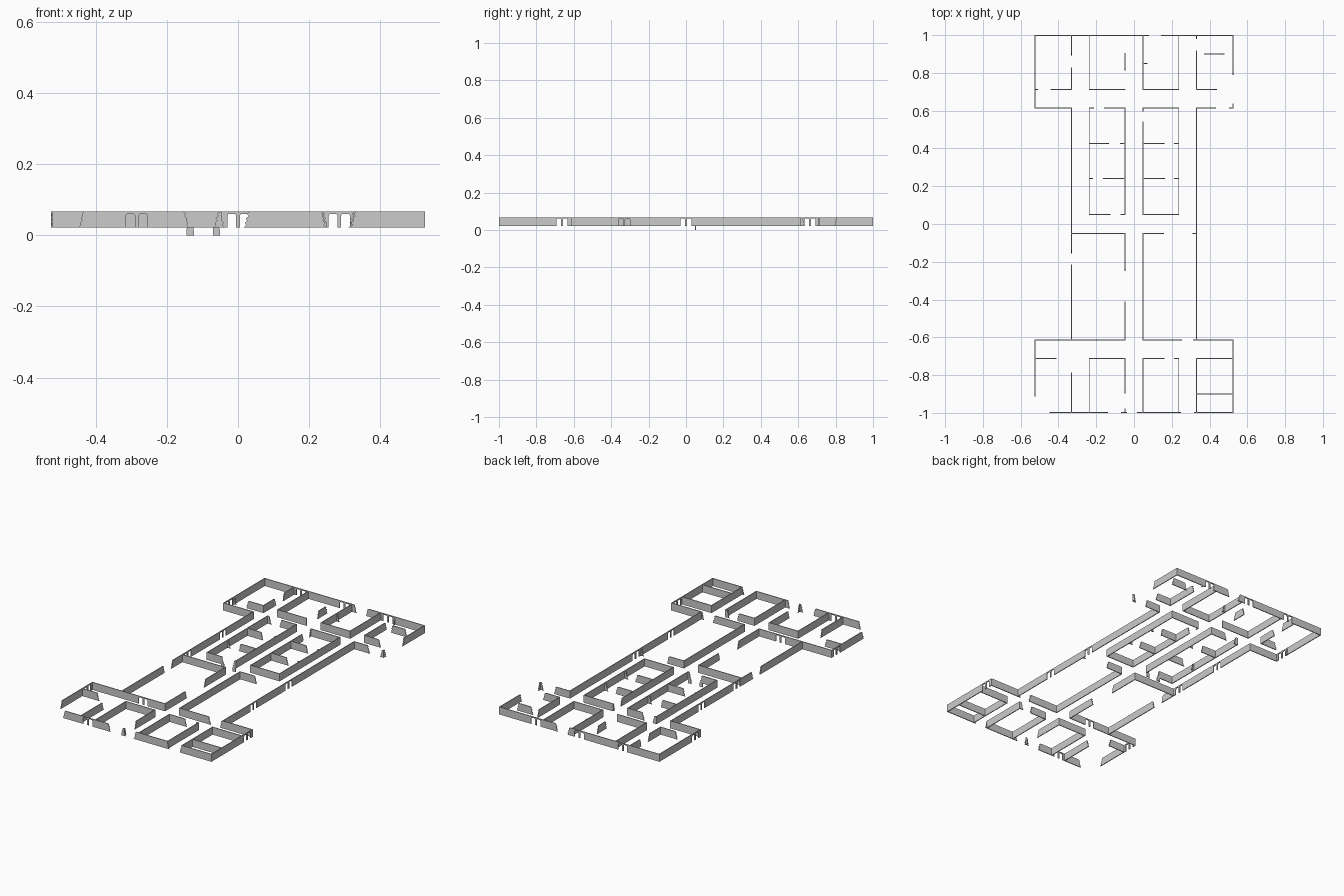
import bpy, bmesh, random

if "Cube" in bpy.data.objects:
    bpy.data.objects.remove(bpy.data.objects["Cube"])

random.seed(4)
Z0, Z1, DOOR, T = 0.0225, 0.067, 0.0605, 0.005
A, B, C, D = 0.0485, 0.237, 0.331, 0.5235     # main grid lines in x
P, Q, R, S = 0.05, 0.615, 0.711, 0.9975       # main grid lines in y
GRID = {'x': (A, B, C, D), 'y': (P, Q, R, S)}


def broken_end(pos, side, upward):
    """Zigzag edge that leans back into the wall towards the top."""
    n = 7
    pts = []
    for i in range(n + 1):
        t = i / n
        back = 0.011 * t + (0.005 if i % 2 else 0) + random.uniform(0, 0.003)
        pts.append((pos - side * back, Z0 + (Z1 - Z0) * t))
    return pts if upward else pts[::-1]


def end_profile(pos, side, axis):
    clean = any(abs(abs(pos) - g) < 0.004 for g in GRID[axis])
    if clean:
        p = pos + side * T / 2
        pts = [(p, Z0), (p, Z1)]
        return pts if side > 0 else pts[::-1]
    return broken_end(pos, side, side > 0)


def twin_door(d):
    """Two narrow openings with a post between, cut up from the bottom."""
    pts = []
    for a, b in ((d - 0.03, d - 0.005), (d + 0.005, d + 0.03)):
        pts += [(a, Z0), (a, DOOR - 0.005), (a + 0.003, DOOR),
                (b - 0.003, DOOR), (b, DOOR - 0.005), (b, Z0)]
    return pts


def extrude(name, axis, at, profiles):
    bm = bmesh.new()
    for prof in profiles:
        if axis == 'x':
            vs = [bm.verts.new((u, at - T / 2, z)) for u, z in prof]
            shift = (0, T, 0)
        else:
            vs = [bm.verts.new((at - T / 2, u, z)) for u, z in prof]
            shift = (T, 0, 0)
        face = bm.faces.new(vs)
        res = bmesh.ops.extrude_face_region(bm, geom=[face])
        moved = [g for g in res['geom'] if isinstance(g, bmesh.types.BMVert)]
        bmesh.ops.translate(bm, verts=moved, vec=shift)
    bmesh.ops.recalc_face_normals(bm, faces=bm.faces)
    me = bpy.data.meshes.new(name)
    bm.to_mesh(me)
    bm.free()
    bpy.context.collection.objects.link(bpy.data.objects.new(name, me))


def wall(name, axis, at, spans, doors=()):
    """Wall line running along axis, standing pieces given as (start, end)."""
    profiles = []
    for a, b in spans:
        prof = end_profile(b, 1, axis) + end_profile(a, -1, axis)
        for d in sorted(doors):
            if a < d - 0.03 and b > d + 0.03:
                prof += twin_door(d)
        profiles.append(prof)
    extrude(name, axis, at, profiles)


# Outer end walls
wall("back_wall", 'x', S, [(-D, 0.08), (0.14, D)], (-0.285, 0, 0.285))
wall("front_wall", 'x', -S, [(-0.45, -0.135), (-0.07, -0.035),
                             (0.015, 0.25), (0.315, D)], (-0.285,))
# Outer side walls of the two end blocks
wall("left_back_wall", 'y', -D, [(Q, S)], (0.663,))
wall("left_front_wall", 'y', -D, [(-0.915, -Q)], (-0.663,))
wall("right_back_wall", 'y', D, [(0.79, S), (Q, 0.638)])
wall("right_front_wall", 'y', D, [(-S, -Q)], (-0.663,))
# Long side walls of the middle block
wall("left_long_wall", 'y', -C, [(-0.155, Q), (-Q, -0.215)], (0, 0.33))
wall("right_long_wall", 'y', C, [(-Q, Q)], (-0.33, 0))
# Shoulders where the end blocks widen
wall("back_shoulder", 'x', Q, [(-D, -C), (-B, -0.21), (-0.16, -A), (A, B),
                               (C, 0.435), (0.5, D)])
wall("front_shoulder", 'x', -Q, [(-D, -A), (A, 0.255), (0.31, D)], (-0.19,))
# Back room partitions
wall("back_room_fronts", 'x', R, [(-D, -0.505), (-0.445, -C), (-B, -A),
                                  (A, B), (C, 0.44)])
wall("back_side_a", 'y', -C, [(0.89, S), (R, 0.83)])
wall("back_side_b", 'y', -B, [(R, S)])
wall("back_side_c", 'y', -A, [(0.81, 0.905)])
wall("back_side_d", 'y', A, [(R, S)])
wall("back_side_e", 'y', B, [(R, S)])
wall("back_side_f", 'y', C, [(0.98, S), (R, 0.92)])
wall("back_fragment", 'x', 0.9, [(0.37, 0.48)])
wall("back_stub", 'x', 0.85, [(A, 0.072)])
# Middle room partitions
for name, x in (("mid_side_a", -B), ("mid_side_b", -A), ("mid_side_d", B)):
    wall(name, 'y', x, [(P, Q)])
wall("mid_side_c", 'y', A, [(0.595, Q), (P, 0.545)])
wall("mid_divider_back", 'x', 0.425, [(-B, -0.13), (-0.075, -A),
                                      (A, 0.165), (0.21, B)])
wall("mid_divider_front", 'x', 0.24, [(-B, -0.215), (-0.165, -A),
                                      (A, 0.165), (0.21, B)])
wall("mid_front", 'x', P, [(-B, -0.125), (-0.072, -A), (A, B)])
# Two large front halls
wall("hall_back", 'x', -P, [(-C, -A), (A, 0.16), (0.31, C)])
wall("hall_side_left", 'y', -A, [(-0.25, -P), (-Q, -0.41)])
wall("hall_side_right", 'y', A, [(-Q, -P)])
# Front room partitions
wall("front_room_backs", 'x', -R, [(-D, -0.41), (-B, -A), (A, 0.165),
                                   (0.21, B), (C, D)])
wall("front_side_a", 'y', -C, [(-S, -0.785)])
wall("front_side_b", 'y', -B, [(-S, -R)])
wall("front_side_c", 'y', -A, [(-0.9, -R), (-S, -0.975)])
wall("front_side_d", 'y', A, [(-S, -R)])
wall("front_side_e", 'y', B, [(-S, -R)])
wall("front_side_f", 'y', C, [(-S, -R)])
wall("front_divider", 'x', -0.9, [(C, D)])
# Footings hanging below the broken opening
foot = [[(a, 0), (b, 0), (b, 0.012), (b - 0.002, Z0), (a + 0.001, Z0)]
        for a, b in ((-0.145, -0.124), (-0.071, -0.051))]
extrude("broken_footings", 'x', P, foot)
